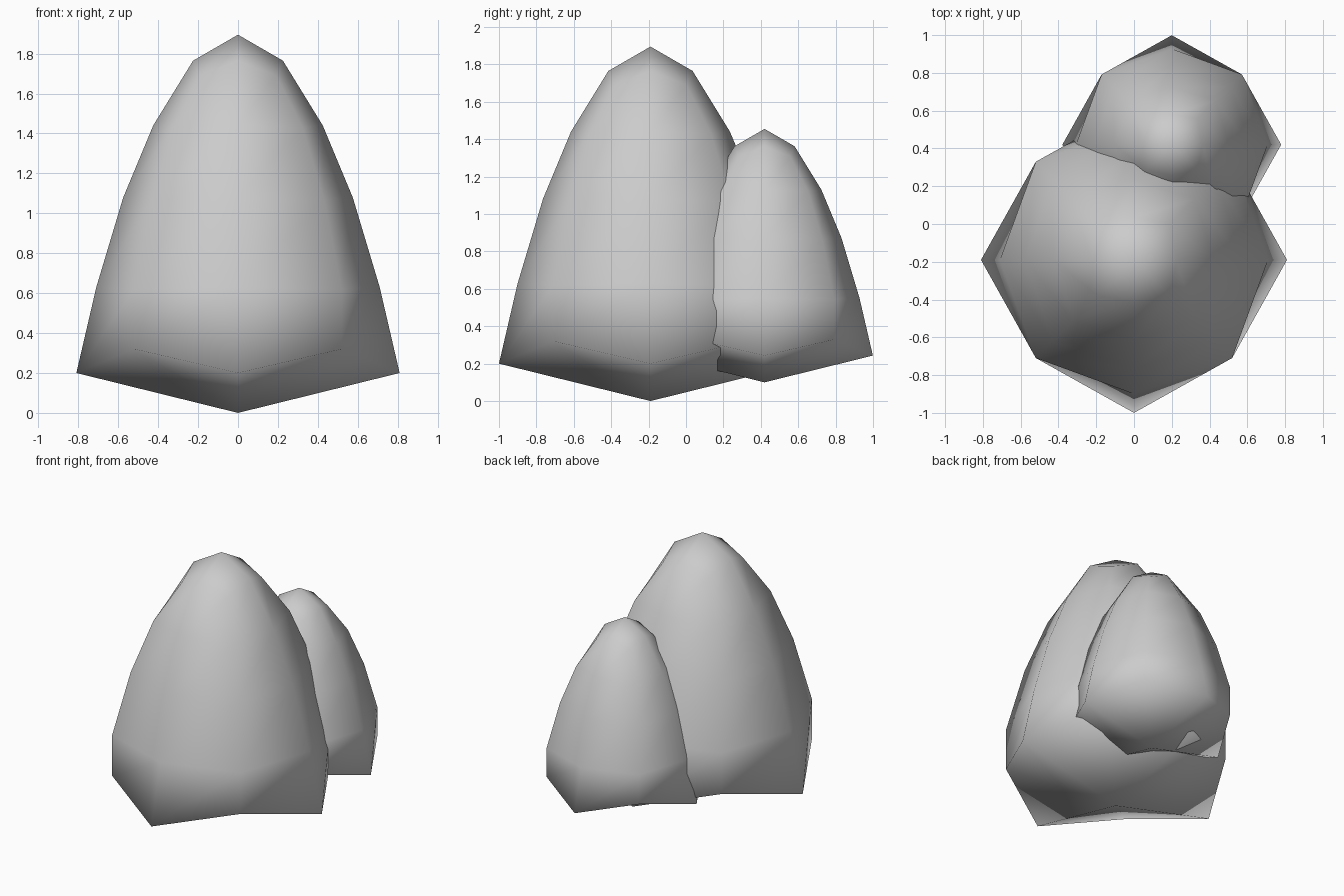
import bpy, bmesh
from math import sin, cos, pi

if "Cube" in bpy.data.objects:
    bpy.data.objects.remove(bpy.data.objects["Cube"])

# Rings from base to tip: (radius, z) on the axes, (radius, z) on the diagonals
RINGS = [
    ((0.81, 0.20), (0.735, 0.32)),
    ((0.71, 0.63), (0.735, 0.62)),
    ((0.575, 1.08), (0.61, 1.07)),
    ((0.425, 1.44), (0.458, 1.43)),
    ((0.225, 1.765), (0.27, 1.69)),
]
TIP_Z = 1.895


def mound(name, location, scale):
    bm = bmesh.new()
    rings = []
    for ring in RINGS:
        row = []
        for i in range(8):
            r, z = ring[i % 2]
            a = i * pi / 4
            row.append(bm.verts.new((r * cos(a), r * sin(a), z)))
        rings.append(row)
    bottom = bm.verts.new((0, 0, 0))
    tip = bm.verts.new((0, 0, TIP_Z))
    for i in range(8):
        j = (i + 1) % 8
        # Sides
        for lo, hi in zip(rings, rings[1:]):
            bm.faces.new((lo[i], lo[j], hi[j], hi[i]))
        # Underside and cap
        bm.faces.new((bottom, rings[0][j], rings[0][i]))
        bm.faces.new((tip, rings[-1][i], rings[-1][j]))
    for f in bm.faces:
        f.smooth = True
    bmesh.ops.recalc_face_normals(bm, faces=bm.faces)
    mesh = bpy.data.meshes.new(name)
    bm.to_mesh(mesh)
    bm.free()
    obj = bpy.data.objects.new(name, mesh)
    obj.location = location
    obj.scale = (scale,) * 3
    bpy.context.collection.objects.link(obj)
    return obj


# Large rock and the smaller one leaning into it
mound("large_rock", (0, -0.19, 0), 1.0)
mound("small_rock", (0.2, 0.42, 0.10), 0.715)
